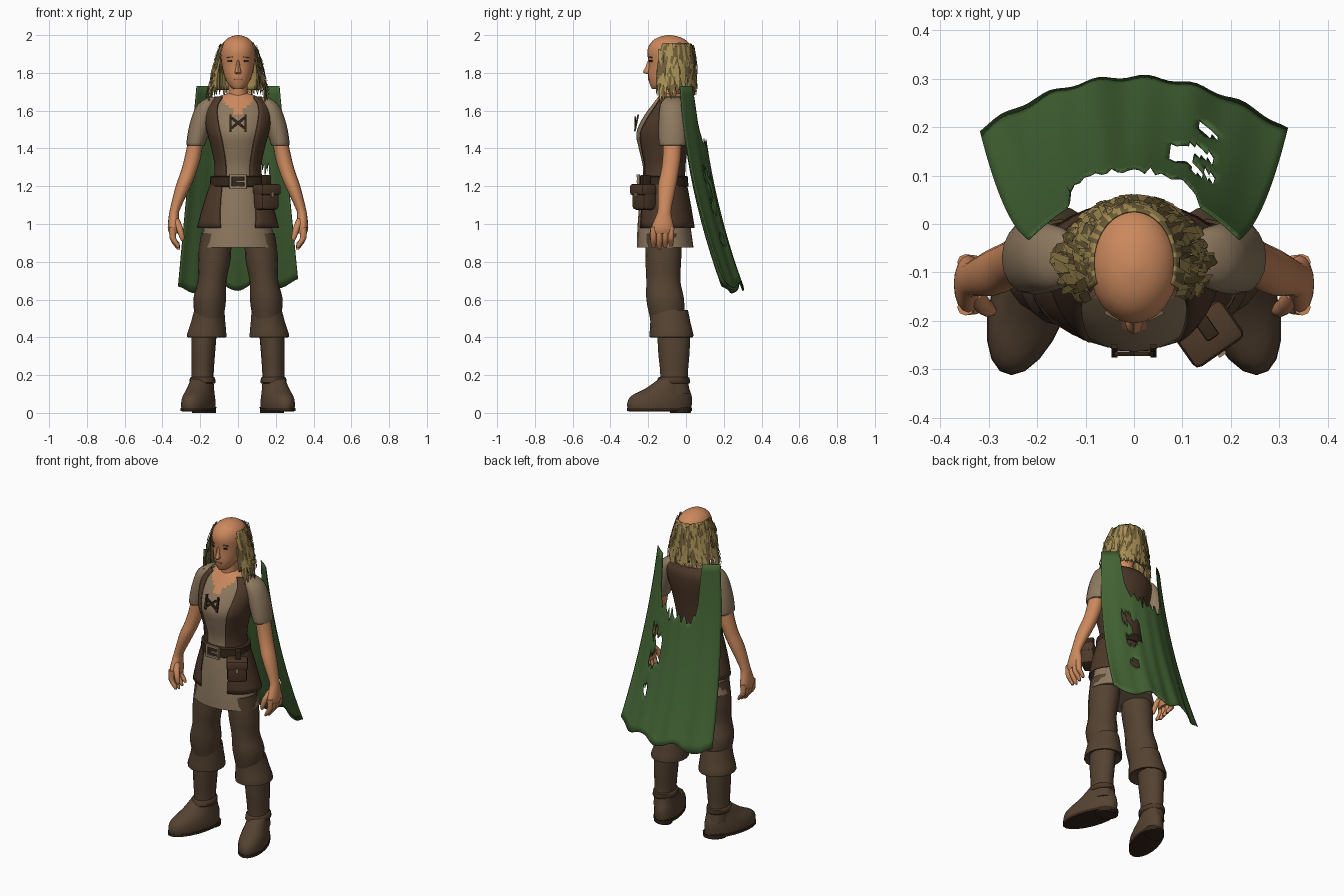
import bpy, bmesh, math, random
from mathutils import Vector, Matrix

random.seed(4)
if "Cube" in bpy.data.objects:
    bpy.data.objects.remove(bpy.data.objects["Cube"], do_unlink=True)


def material(name, *rgb):
    m = bpy.data.materials.new(name)
    m.use_nodes = True
    m.diffuse_color = (*rgb, 1)
    m.node_tree.nodes["Principled BSDF"].inputs["Base Color"].default_value = (*rgb, 1)
    return m


SKIN = material("skin", .60, .25, .11)
SHIRT = material("linen", .27, .19, .115)
VEST = material("brown_leather", .075, .04, .022)
TROUSERS = material("brown_cloth", .09, .055, .031)
DARK = material("dark_leather", .035, .02, .01)
GREEN = material("green_cloth", .055, .125, .034)
HAIR = material("blond_hair", .38, .27, .09)
HAIR_DARK = material("dark_blond_hair", .15, .105, .038)
BUCKLE = material("tan_metal", .30, .21, .13)
LIPS = material("lips", .42, .15, .075)


def finish(name, bm, mats, rule=None, thick=0, angle=50):
    bmesh.ops.recalc_face_normals(bm, faces=bm.faces)
    if rule:
        for f in bm.faces:
            f.material_index = rule(f.calc_center_median())
    mesh = bpy.data.meshes.new(name)
    bm.to_mesh(mesh)
    bm.free()
    for m in mats:
        mesh.materials.append(m)
    ob = bpy.data.objects.new(name, mesh)
    bpy.context.collection.objects.link(ob)
    if thick:
        mod = ob.modifiers.new("thickness", 'SOLIDIFY')
        mod.thickness = thick
    bpy.ops.object.select_all(action='DESELECT')
    bpy.context.view_layer.objects.active = ob
    ob.select_set(True)
    bpy.ops.object.shade_smooth_by_angle(angle=math.radians(angle))
    return ob


def densify(rows, steps):
    """Smooth curve through the rows."""
    rows = [Vector(r) for r in rows]
    out = []
    for i in range(len(rows) - 1):
        a, b = rows[i], rows[i + 1]
        ta = (b - rows[max(i - 1, 0)]) / 2
        tb = (rows[min(i + 2, len(rows) - 1)] - a) / 2
        for k in range(steps):
            t = k / steps
            h = t * t * (3 - 2 * t)
            out.append(a * (1 - h) + b * h + ta * (t * (1 - t) ** 2) - tb * (t * t * (1 - t)))
    return out + [rows[-1]]


def loft(name, mats, rows, n=16, steps=3, gap=None, side=1, shear=0, **kw):
    """Rings given as (z, centre x, centre y, radius x, radius y); gap opens the front."""
    bm, rings = bmesh.new(), []
    rows = densify(rows, steps)
    for i, (z, cx, cy, rx, ry) in enumerate(rows):
        g = math.radians(gap[0] + (gap[1] - gap[0]) * i / (len(rows) - 1)) if gap else 0
        ring = []
        for k in range(n):
            a = g + (2 * math.pi - 2 * g) * k / (n - 1 if gap else n)
            y = cy - ry * math.cos(a)
            x = cx + rx * math.sin(a) - shear * (y + .06)
            ring.append(bm.verts.new((side * x, y, z)))
        rings.append(ring)
    for p, q in zip(rings, rings[1:]):
        for k in range(n - 1 if gap else n):
            j = (k + 1) % n
            bm.faces.new((p[k], p[j], q[j], q[k]))
    if not gap:
        bm.faces.new(rings[0])
        bm.faces.new(rings[-1])
    return finish(name, bm, mats, **kw)


def box(name, mat, loc, size, turn=(0, 0, 0), bevel=0):
    bm = bmesh.new()
    bmesh.ops.create_cube(bm, size=1)
    bm.transform(Matrix.Diagonal((*size, 1)))
    if bevel:
        bmesh.ops.bevel(bm, geom=bm.edges[:], offset=bevel, segments=2, affect='EDGES', profile=.5)
    for axis, deg in zip("XYZ", turn):
        bm.transform(Matrix.Rotation(math.radians(deg), 4, axis))
    bm.transform(Matrix.Translation(loc))
    return finish(name, bm, [mat], angle=30)


# Torso: shirt with a bare V at the neck
loft("shirt_body", [SHIRT, SKIN],
     [(1.2, 0, -.12, .128, .108), (1.3, 0, -.12, .115, .108), (1.4, 0, -.125, .132, .125),
      (1.48, 0, -.125, .152, .138), (1.56, 0, -.105, .162, .125), (1.63, 0, -.08, .15, .1),
      (1.675, 0, -.075, .1, .07), (1.69, 0, -.075, .06, .055)], n=40, steps=4,
     rule=lambda c: int(c.y < -.08 and abs(c.x) < (c.z - 1.565) * .85 or c.z > 1.68))
loft("shirt_skirt", [SHIRT],
     [(1.23, 0, -.12, .13, .11), (1.1, 0, -.12, .15, .128), (.96, 0, -.115, .185, .143),
      (.875, 0, -.11, .208, .15)], n=24)

# Open leather vest and its flared lower flaps
loft("vest", [VEST],
     [(1.2, 0, -.12, .136, .117), (1.3, 0, -.12, .124, .117), (1.4, 0, -.125, .142, .134),
      (1.48, 0, -.125, .163, .147), (1.56, 0, -.1, .178, .135), (1.63, 0, -.075, .17, .112),
      (1.675, 0, -.072, .125, .085)], n=34, gap=(30, 42), thick=.008)
loft("vest_flaps", [VEST],
     [(1.24, 0, -.12, .14, .12), (1.1, 0, -.115, .185, .142), (.98, 0, -.105, .218, .152)],
     n=30, gap=(37, 25), thick=.008)
for s in (-1, 1):
    box("vest_lace", DARK, (0, -.268, 1.535), (.09, .009, .014), (0, s * 38, 0))
    box("lace_hole", DARK, (s * .04, -.262, 1.535), (.012, .009, .09), (-12, 0, 0))

# Belt, buckle and pouch
loft("belt", [DARK], [(1.195, 0, -.12, .142, .126), (1.2, 0, -.12, .15, .133),
                      (1.25, 0, -.12, .147, .13), (1.255, 0, -.12, .138, .122)], n=28, steps=1)
for s in (-1, 1):
    box("buckle_side", BUCKLE, (s * .04, -.252, 1.225), (.014, .016, .075), bevel=.003)
    box("buckle_bar", BUCKLE, (0, -.254, 1.225 + s * .031), (.09, .016, .014), bevel=.003)
box("buckle_pin", BUCKLE, (.015, -.258, 1.225), (.05, .01, .01))
box("pouch", VEST, (.15, -.222, 1.14), (.115, .085, .13), (0, 0, 35), .018)
box("pouch_flap", VEST, (.153, -.227, 1.182), (.125, .095, .06), (0, 0, 35), .014)
box("pouch_clasp", BUCKLE, (.181, -.267, 1.155), (.018, .01, .025), (0, 0, 35))
box("pouch_loop", DARK, (.15, -.215, 1.225), (.03, .05, .07), (0, 0, 35), .005)

# Neck and head
loft("neck", [SKIN], [(1.64, 0, -.08, .062, .062), (1.69, 0, -.085, .05, .055),
                      (1.82, 0, -.085, .052, .06)])
loft("head", [SKIN],
     [(1.715, 0, -.15, .025, .03), (1.735, 0, -.135, .048, .055), (1.78, 0, -.105, .072, .096),
      (1.85, 0, -.085, .088, .113), (1.915, 0, -.085, .092, .12), (1.96, 0, -.086, .078, .1),
      (1.988, 0, -.088, .046, .06), (2, 0, -.09, .008, .01)], n=24)
loft("nose", [SKIN], [(1.795, 0, -.2, .012, .01), (1.803, 0, -.206, .018, .022),
                      (1.83, 0, -.2, .011, .015), (1.875, 0, -.19, .007, .008)], n=8, steps=2)
box("mouth", LIPS, (0, -.197, 1.768), (.042, .009, .011), bevel=.003)
for s in (-1, 1):
    box("eye", DARK, (s * .043, -.186, 1.862), (.022, .008, .01), (0, 0, s * 28))
    box("eyebrow", HAIR_DARK, (s * .045, -.189, 1.883), (.034, .008, .006), (0, s * 6, s * 26))

# Hair: a ragged shell plus many loose blades around the sides and back
loft("hair_shell", [HAIR, HAIR_DARK],
     [(1.955, 0, -.08, .085, .108), (1.91, 0, -.08, .104, .125), (1.8, 0, -.08, .115, .122),
      (1.71, 0, -.08, .115, .11)], n=46, gap=(66, 60), thick=.004,
     rule=lambda c: int(math.sin(c.x * 170 + c.y * 230 + c.z * 9) > -.1))


def hair_point(a, z, k):
    rx = .096 + .2 * (1.95 - z)
    return Vector((rx * k * math.sin(a), -.08 - .122 * k * math.cos(a), z))


bm = bmesh.new()
for i in range(300):
    turn = random.uniform(58, 180)
    a = math.radians(turn) * random.choice((-1, 1))
    z = random.uniform(1.77, 1.96)
    drop = min(random.uniform(.08, .2), z - (1.63 if turn < 110 else 1.68))
    k = random.uniform(.98, 1.1)
    w = random.uniform(.04, .09)
    sway = random.uniform(-.12, .12)
    points = [hair_point(a + d, z - drop * f, k * m) for d, f, m in
              ((-w, 0, .97), (w, 0, .97), (sway + w, .5, 1.06), (sway * 2, 1, 1.02), (sway - w, .5, 1.06))]
    blade = bm.faces.new([bm.verts.new(p) for p in points])
    blade.material_index = int(i % 5 < 2)
finish("hair_blades", bm, [HAIR, HAIR_DARK])

# Limbs, mirrored left and right
for s in (-1, 1):
    loft("sleeve", [SHIRT],
         [(1.672, .13, -.07, .025, .035), (1.63, .165, -.07, .052, .066), (1.53, .198, -.07, .058, .075),
          (1.43, .222, -.07, .051, .073), (1.415, .222, -.07, .044, .066)], side=s)
    loft("arm", [SKIN],
         [(1.46, .22, -.072, .04, .048), (1.36, .238, -.075, .043, .048), (1.28, .26, -.085, .042, .047),
          (1.2, .29, -.1, .04, .048), (1.08, .333, -.113, .027, .036), (1.04, .34, -.118, .027, .042),
          (.98, .342, -.124, .03, .06), (.95, .34, -.126, .024, .056)], side=s)
    for i in range(4):
        y = -.172 + i * .031
        tip = .865 + .008 * abs(i - 1)
        loft("finger", [SKIN], [(.985, .347, y, .018, .017), (.925, .345, y, .017, .016),
                                (tip + .02, .325, y, .014, .014), (tip, .315, y, .007, .008)],
             n=8, steps=2, side=s)
    loft("thumb", [SKIN], [(1.03, .33, -.14, .018, .018), (.98, .31, -.17, .018, .018),
                           (.93, .297, -.178, .014, .014), (.91, .294, -.178, .006, .007)],
         n=8, steps=2, side=s)
    loft("trouser_leg", [TROUSERS],
         [(.95, .115, -.12, .08, .095), (.82, .125, -.12, .087, .095), (.7, .137, -.12, .076, .09),
          (.6, .15, -.11, .087, .1), (.5, .152, -.1, .075, .09)], side=s)
    loft("boot_cuff", [TROUSERS],
         [(.535, .152, -.09, .07, .088), (.545, .152, -.09, .08, .1), (.48, .158, -.083, .092, .106),
          (.415, .166, -.077, .106, .116), (.4, .166, -.077, .1, .11), (.42, .17, -.07, .066, .085)],
         n=18, steps=2, side=s)
    loft("boot_shaft", [TROUSERS],
         [(.45, .178, -.065, .068, .088), (.32, .184, -.064, .063, .083), (.2, .187, -.063, .058, .073),
          (.1, .188, -.063, .062, .082)], side=s)
    loft("boot_strap", [VEST],
         [(.155, .188, -.066, .064, .083), (.16, .188, -.066, .069, .088), (.185, .188, -.065, .067, .084),
          (.19, .188, -.065, .06, .076)], steps=1, side=s)
    loft("boot_foot", [TROUSERS],
         [(.18, .188, -.068, .057, .075), (.13, .189, -.098, .066, .115), (.09, .19, -.13, .076, .16),
          (.05, .19, -.14, .082, .171), (.02, .19, -.14, .08, .168)], n=20, side=s, shear=.25)
    loft("boot_sole", [DARK], [(.026, .19, -.14, .084, .172), (.01, .19, -.14, .084, .172),
                               (.008, .19, -.15, .07, .15)], n=20, steps=1, side=s, shear=.25)
    loft("boot_heel", [DARK], [(.03, .188, -.03, .064, .058), (0, .188, -.03, .062, .055)],
         n=14, steps=1, side=s, shear=.25)

# Torn cape: ragged open middle at the top, slits on one side, wavy hem
bm = bmesh.new()
cols, rows, grid = 44, 24, []
for i in range(cols + 1):
    u = 2 * i / cols - 1
    slope = min(max((.64 - abs(u)) / .16, 0), 1)
    start = slope * .31 + (random.uniform(-.05, .05) if slope else 0)
    hem = 1.72 - 1.73 - .022 * math.cos(u * 9) + .02 * u
    column = []
    for j in range(rows + 1):
        t = max(start, 0) + (1 - max(start, 0)) * j / rows
        y = -.03 + .06 * t + .165 * t * t + .11 * (1 - u * u) + .004 * t * math.sin(u * 20)
        column.append(bm.verts.new((u * (.22 + .098 * t), y, 1.73 - 1.05 * t + hem * t * t)))
    grid.append(column)
slits = [(.07, .12, 1.1, 1.24), (.12, .165, 1.06, 1.14), (.12, .165, 1.22, 1.3), (.13, .17, .89, .96)]
for i in range(cols):
    for j in range(rows):
        face = [grid[i][j], grid[i + 1][j], grid[i + 1][j + 1], grid[i][j + 1]]
        c = sum((v.co for v in face), Vector()) / 4
        if not any(a < c.x < b and low < c.z < high for a, b, low, high in slits):
            bm.faces.new(face)
bmesh.ops.delete(bm, geom=[v for v in bm.verts if not v.link_faces], context='VERTS')
finish("cape", bm, [GREEN], thick=.005)
